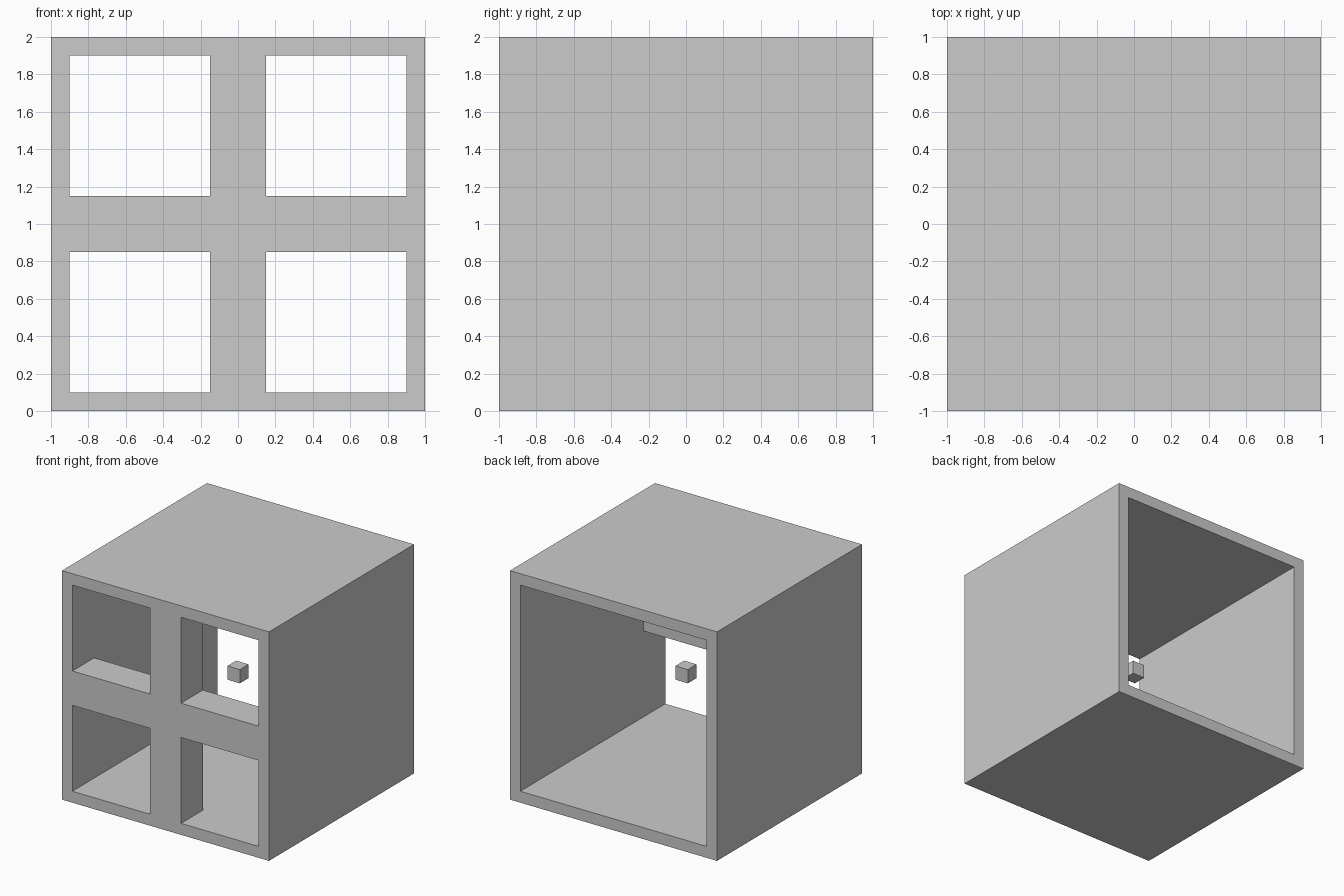
import bpy, bmesh

if "Cube" in bpy.data.objects:
    bpy.data.objects.remove(bpy.data.objects["Cube"])

H = 1.0      # half size of the case
I = 0.9      # half size of the inner opening
B = 0.15     # half width of the cross bars
DEPTH = 0.3  # depth of the cross bars


def make_object(name, bm):
    bmesh.ops.recalc_face_normals(bm, faces=bm.faces[:])
    mesh = bpy.data.meshes.new(name)
    bm.to_mesh(mesh)
    bm.free()
    obj = bpy.data.objects.new(name, mesh)
    obj.location.z = H
    bpy.context.collection.objects.link(obj)
    return obj


def extrude_y(bm, distance):
    geom = bmesh.ops.extrude_face_region(bm, geom=bm.faces[:])["geom"]
    verts = [g for g in geom if isinstance(g, bmesh.types.BMVert)]
    bmesh.ops.translate(bm, verts=verts, vec=(0, distance, 0))


# Square case: mitred ring profile extruded front to back
bm = bmesh.new()
corners = [(-1, -1), (1, -1), (1, 1), (-1, 1)]
outer = [bm.verts.new((x * H, -H, z * H)) for x, z in corners]
inner = [bm.verts.new((x * I, -H, z * I)) for x, z in corners]
for i in range(4):
    j = (i + 1) % 4
    bm.faces.new((outer[i], outer[j], inner[j], inner[i]))
extrude_y(bm, 2 * H)
make_object("case", bm)

# Cross bars: plus-shaped profile set flush in the front opening
bm = bmesh.new()
arm = [(B, B), (B, I), (-B, I)]
points = []
for turn in range(4):
    points += arm
    arm = [(-z, x) for x, z in arm]
bm.faces.new([bm.verts.new((x, -H, z)) for x, z in points])
extrude_y(bm, DEPTH)
make_object("front_cross", bm)

# Small cube floating in the middle
bm = bmesh.new()
bmesh.ops.create_cube(bm, size=0.12)
make_object("centre_cube", bm)
